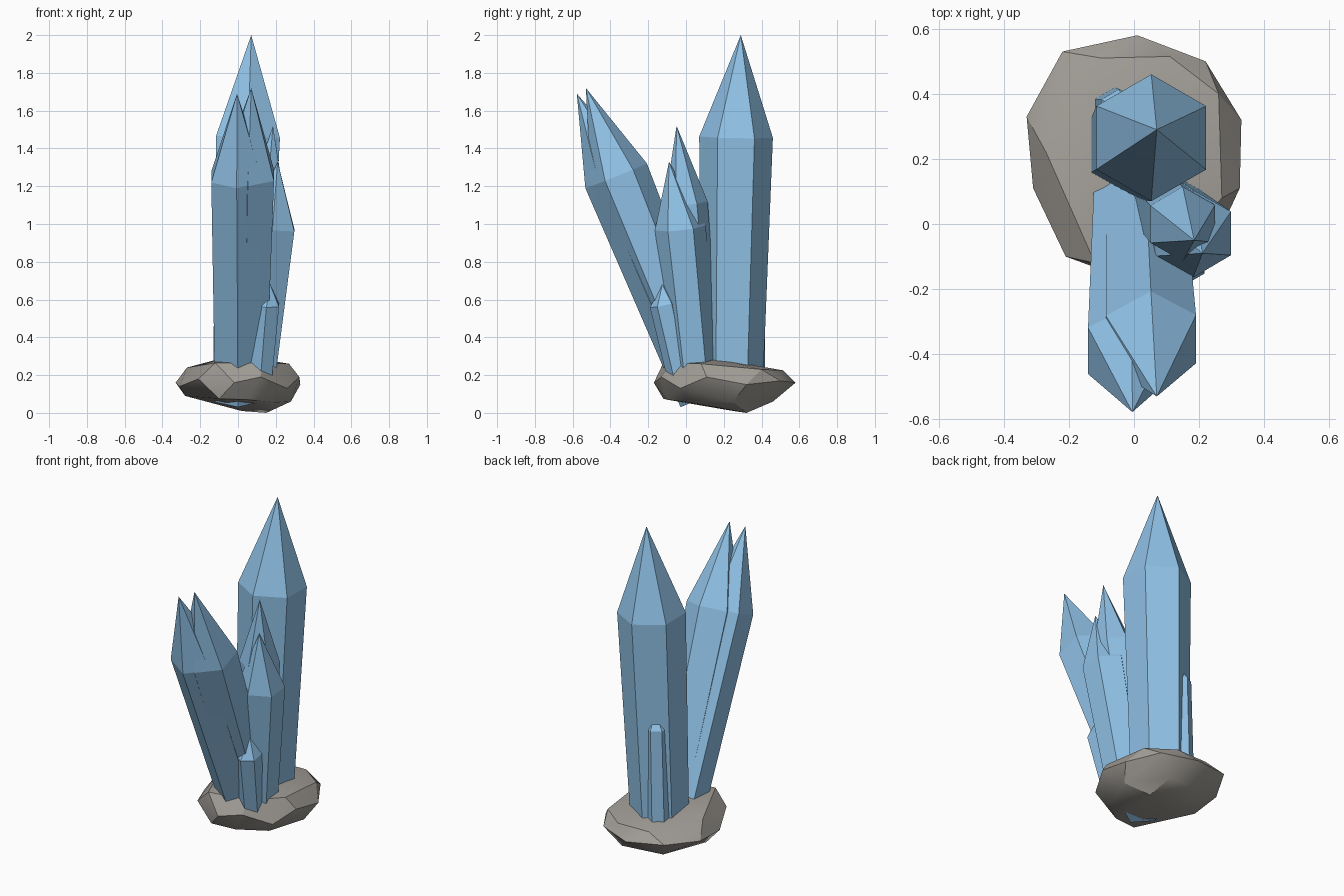
import bpy, bmesh, math
from mathutils import Vector

if "Cube" in bpy.data.objects:
    bpy.data.objects.remove(bpy.data.objects["Cube"])


def material(name, rgb):
    m = bpy.data.materials.new(name)
    m.diffuse_color = (*rgb, 1)
    m.use_nodes = True
    m.node_tree.nodes["Principled BSDF"].inputs["Base Color"].default_value = m.diffuse_color
    return m


blue = material("crystal_blue", (0.28, 0.54, 0.80))
stone = material("stone", (0.36, 0.34, 0.31))


def finish(bm, name, mat):
    bmesh.ops.recalc_face_normals(bm, faces=bm.faces[:])
    mesh = bpy.data.meshes.new(name)
    bm.to_mesh(mesh)
    bm.free()
    mesh.materials.append(mat)
    ob = bpy.data.objects.new(name, mesh)
    bpy.context.collection.objects.link(ob)
    return ob


def crystal(name, base, r0, shoulder, r1, tip):
    """Leaning six-sided prism that widens to its shoulder, then a point."""
    bm = bmesh.new()
    base, shoulder = Vector(base), Vector(shoulder)
    axis = (shoulder - base).normalized()
    v = axis.cross(Vector((1, 0, 0))).normalized()
    u = v.cross(axis)
    rings = []
    for c, r in ((base, r0), (shoulder, r1)):
        angles = [math.radians(30 + 60 * k) for k in range(6)]
        rings.append([bm.verts.new(c + r * (u * math.cos(a) + v * math.sin(a)))
                      for a in angles])
    point = bm.verts.new(tip)
    low, high = rings
    bm.faces.new(low)
    for i in range(6):
        j = (i + 1) % 6
        bm.faces.new((low[i], low[j], high[j], high[i]))
        bm.faces.new((high[i], high[j], point))
    return finish(bm, name, blue)


# Crystals: base centre, base radius, shoulder centre, shoulder radius, tip
crystal("tall_crystal", (0.01, 0.24, 0.10), 0.165, (0.053, 0.265, 1.46), 0.195, (0.07, 0.29, 2.0))
crystal("leaning_crystal_left", (0.0, 0.10, 0.085), 0.14, (-0.007, -0.39, 1.25), 0.155, (-0.005, -0.578, 1.69))
crystal("leaning_crystal_right", (0.03, 0.115, 0.10), 0.135, (0.052, -0.355, 1.26), 0.16, (0.07, -0.53, 1.72))
crystal("middle_crystal", (0.06, 0.09, 0.10), 0.10, (0.15, 0.0, 1.11), 0.115, (0.185, -0.05, 1.52))
crystal("side_crystal", (0.085, 0.06, 0.10), 0.115, (0.182, -0.03, 0.98), 0.135, (0.21, -0.09, 1.33))
crystal("small_front_crystal", (0.115, -0.02, 0.15), 0.07, (0.15, -0.115, 0.575), 0.078, (0.17, -0.125, 0.68))
crystal("small_back_crystal", (-0.06, 0.35, 0.15), 0.07, (-0.045, 0.35, 0.80), 0.065, (-0.03, 0.345, 0.90))

# Rock base: convex boulder wrapped around three uneven rings
outline = [(-0.33, 0.33, 0.16), (-0.22, 0.53, 0.18), (0.01, 0.58, 0.16),
           (0.22, 0.50, 0.17), (0.33, 0.32, 0.15), (0.325, 0.11, 0.19),
           (0.26, -0.03, 0.13), (0.12, -0.13, 0.19), (-0.02, -0.17, 0.16),
           (-0.21, -0.10, 0.18), (-0.31, 0.11, 0.14)]
upper = [(-0.27, 0.22, 0.24), (-0.10, 0.51, 0.225), (0.11, 0.515, 0.225),
         (0.26, 0.40, 0.23), (0.27, 0.08, 0.26), (0.13, -0.08, 0.265),
         (-0.12, -0.12, 0.265), (-0.09, 0.13, 0.288), (0.12, 0.17, 0.285)]
lower = [(-0.28, 0.20, 0.09), (-0.15, 0.44, 0.07), (0.12, 0.46, 0.06),
         (0.28, 0.25, 0.06), (0.15, 0.32, 0.0), (0.02, 0.25, 0.01),
         (0.20, 0.02, 0.055), (-0.10, -0.12, 0.075), (0.05, -0.10, 0.07)]
bm = bmesh.new()
for p in outline + upper + lower:
    bm.verts.new(p)
hull = bmesh.ops.convex_hull(bm, input=bm.verts[:])
loose = [v for v in bm.verts if not v.link_faces]
bmesh.ops.delete(bm, geom=loose, context='VERTS')
rock = finish(bm, "rock_base", stone)
bpy.context.view_layer.objects.active = rock
rock.select_set(True)
bpy.ops.object.shade_smooth_by_angle(angle=math.radians(30))
